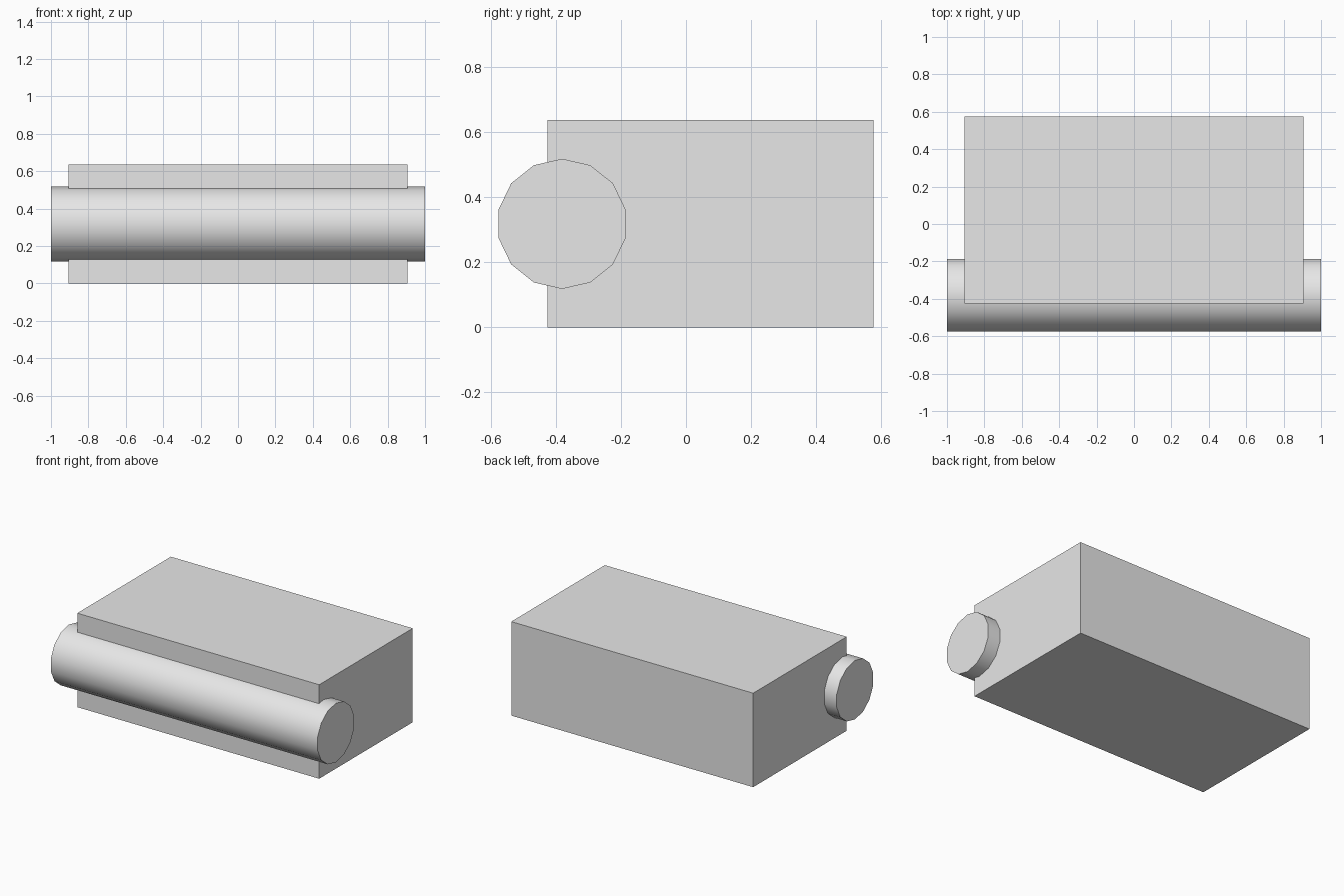
import bpy, bmesh
from math import sin, cos, tau, radians
from mathutils import Vector

default = bpy.data.objects.get("Cube")
if default:
    bpy.data.objects.remove(default, do_unlink=True)

# Single light grey finish
grey = bpy.data.materials.new("light_grey")
grey.use_nodes = True
colour = (0.8, 0.8, 0.8, 1)
grey.diffuse_color = colour
grey.node_tree.nodes["Principled BSDF"].inputs["Base Color"].default_value = colour


def prism(name, profile, half_length):
    """Extrude a closed (y, z) profile along x, centred on x = 0."""
    bm = bmesh.new()
    end = bm.faces.new([bm.verts.new((-half_length, y, z)) for y, z in profile])
    moved = bmesh.ops.extrude_face_region(bm, geom=[end], use_keep_orig=True)["geom"]
    verts = [v for v in moved if isinstance(v, bmesh.types.BMVert)]
    bmesh.ops.translate(bm, verts=verts, vec=Vector((2 * half_length, 0, 0)))
    bmesh.ops.recalc_face_normals(bm, faces=bm.faces)
    mesh = bpy.data.meshes.new(name)
    bm.to_mesh(mesh)
    bm.free()
    mesh.materials.append(grey)
    obj = bpy.data.objects.new(name, mesh)
    bpy.context.collection.objects.link(obj)
    return obj


# Main block
front, back, height = -0.426, 0.576, 0.637
prism("body_block", [(front, 0), (back, 0), (back, height), (front, height)], 0.907)

# Roller set into the front, sticking out at both ends
sides, radius, centre_y, centre_z = 14, 0.2, -0.381, height / 2
ring = [(centre_y + radius * sin(tau * i / sides),
         centre_z + radius * cos(tau * i / sides)) for i in range(sides)]
roller = prism("front_roller", ring, 1.0)
bpy.ops.object.select_all(action="DESELECT")
roller.select_set(True)
bpy.context.view_layer.objects.active = roller
bpy.ops.object.shade_smooth_by_angle(angle=radians(30))
